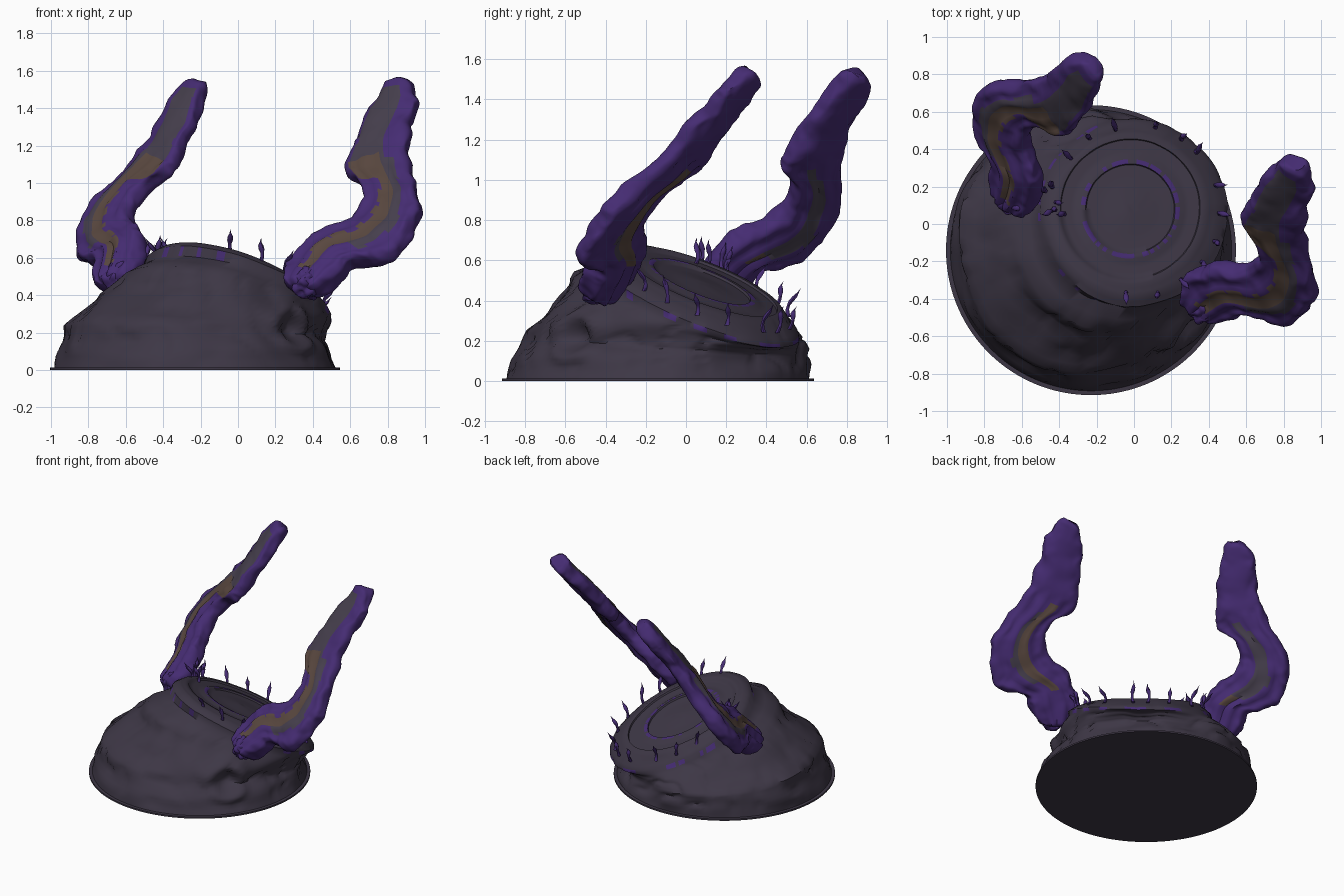
import bpy, bmesh, math, random
from mathutils import Vector, noise

if "Cube" in bpy.data.objects:
    bpy.data.objects.remove(bpy.data.objects["Cube"])

random.seed(4)


def material(name, rgb):
    m = bpy.data.materials.new(name)
    m.diffuse_color = (*rgb, 1)
    m.use_nodes = True
    m.node_tree.nodes["Principled BSDF"].inputs["Base Color"].default_value = m.diffuse_color
    return m


STONE = material("dark_stone", (0.047, 0.038, 0.060))
PURPLE = material("deep_purple", (0.060, 0.025, 0.170))
GREY = material("horn_grey", (0.060, 0.049, 0.073))
BROWN = material("horn_brown", (0.100, 0.064, 0.050))


def finish(name, bm, mats, angle=40):
    bmesh.ops.recalc_face_normals(bm, faces=bm.faces)
    me = bpy.data.meshes.new(name)
    bm.to_mesh(me)
    bm.free()
    ob = bpy.data.objects.new(name, me)
    bpy.context.collection.objects.link(ob)
    for m in mats:
        me.materials.append(m)
    bpy.ops.object.select_all(action='DESELECT')
    bpy.context.view_layer.objects.active = ob
    ob.select_set(True)
    bpy.ops.object.shade_smooth_by_angle(angle=math.radians(angle))
    return ob


def loft(bm, rings, colour):
    """Skin closed rings of points, capping both ends; colour(row, column) gives the slot."""
    vs = [[bm.verts.new(p) for p in r] for r in rings]
    n = len(vs[0])
    for i in range(len(vs) - 1):
        for j in range(n):
            k = (j + 1) % n
            f = bm.faces.new((vs[i][j], vs[i][k], vs[i + 1][k], vs[i + 1][j]))
            f.material_index = colour(i, j)
    bm.faces.new(vs[0][::-1])
    bm.faces.new(vs[-1])


SX, SY = -0.28, -0.36      # slope of the tilted plate


def plane_z(x, y):
    return 0.49 + SX * (x + 0.02) + SY * (y - 0.08)


# --- rocky mound: ring centre x, y, z, radius, tilt
KEYS = [
    (-.23, -.14, 0, .775, 0), (-.23, -.14, .012, .775, 0), (-.23, -.14, .013, .752, 0),
    (-.23, -.13, .09, .735, .04), (-.235, -.09, .20, .69, .2), (-.17, -.06, .26, .64, .35),
    (-.08, 0, .36, .56, .75), (-.01, .06, .388, .505, .96), (0, .06, .425, .50, 1.05),
    (0, .07, .46, .455, 1.08),
]
BAND = 7                    # row with purple inlays
# concentric plate grooves: walls at falling radii, alternately high and low
for r, up in ((.40, 1), (.37, 0), (.265, 1), (.235, 0), (.03, 1)):
    z = .478 + .013 * up
    KEYS += [(-.02, .08, z, r, 1), (-.02, .08, z, r - .025 if up else r - .08, 1)]
INLAY = 14                  # row of the raised inner ring
SEG = 144
CRATER = Vector((0.30, -0.56, 0.24))


def mound_point(key, rough, ang):
    cx, cy, cz, r, tilt = key
    c, s = math.cos(ang), math.sin(ang)
    p = Vector((cx + r * c, cy + r * s, cz + tilt * r * (SX * c + SY * s)))
    # strata, broad lumps, cracks and a socket in the front right
    strata = noise.noise(Vector((p.x * 2, p.y * 2, p.z * 10)))
    lump = noise.noise(p * 4.5 + Vector((3, 1, 7)))
    crack = abs(noise.noise(p * 5 + Vector((9, 2, 4))))
    push = rough * (0.026 * strata + 0.025 * lump - 0.018 * max(0, 0.12 - crack) / 0.12)
    d = (p - CRATER).length
    push += rough * (0.04 * math.exp(-((d - .12) / .045) ** 2) - .04 * math.exp(-(d / .07) ** 2))
    p += Vector((c, s, 0)) * push
    p.z = max(0, p.z + rough * 0.012 * lump)
    return p


def roughness(i):
    if i < 3:
        return 0
    return 1 if i < 7 else 0.35 if i < 10 else 0.1


rings, band = [], []
for i, (k, nxt) in enumerate(zip(KEYS, KEYS[1:] + KEYS[-1:])):
    steps = max(1, round(math.hypot(nxt[3] - k[3], nxt[2] - k[2]) / .025))
    for s in range(steps):
        f = s / steps
        mix = [a + (b - a) * f for a, b in zip(k, nxt)]
        rough = roughness(i) * (1 - f) + roughness(i + 1) * f
        rings.append([mound_point(mix, rough, 2 * math.pi * j / SEG) for j in range(SEG)])
        band.append(i)


def mound_colour(i, j):
    # broken purple inlays in the outer band (not on its high side) and the inner ring
    n = noise.noise(Vector((j * 0.37, band[i] * 5.3, 2.5)))
    if band[i] == BAND:
        return int(n > (0.3 if 0.52 < j / SEG < 0.78 else 0.06))
    return int(band[i] == INLAY and n > 0.02)


bm = bmesh.new()
loft(bm, rings, mound_colour)
finish("rock_mound", bm, [STONE, PURPLE], 55)

# --- horns: (inner a, inner b, outer a, outer b) stations in the plane of the horn
STATIONS = [
    (.45, -.02, .64, -.06), (.41, .13, .74, .06), (.46, .27, .79, .15),
    (.53, .36, .90, .17), (.64, .43, 1.02, .23), (.71, .56, 1.07, .39),
    (.65, .69, 1.05, .58), (.52, .78, .88, .88), (.51, .97, .81, 1.13),
    (.53, 1.23, .80, 1.29), (.57, 1.40, .70, 1.43),
]


def spline(t):
    """Catmull-Rom through the stations."""
    n = len(STATIONS) - 1
    i = min(int(t * n), n - 1)
    f = t * n - i
    p = [STATIONS[max(0, min(n, i + o))] for o in (-1, 0, 1, 2)]
    return [0.5 * (2 * b + (c - a) * f + (2 * a - 5 * b + 4 * c - d) * f * f
                   + (3 * b - a - 3 * c + d) * f ** 3) for a, b, c, d in zip(*p)]


ROWS, COLS = 110, 48


def across(phi):
    c = math.cos(phi)
    return (1 - math.copysign(abs(c) ** 0.8, c)) / 2


def horn_slot(s, t, front, brown_back):
    """Purple edges, grey blade, brown ridge along the bend; the back is mostly purple."""
    t += 0.05 * noise.noise(Vector((s * 12, t * 3, 0)))
    if not front:
        if 0.2 < s < 0.7 and 0.32 < t < 0.5:
            return 2 if brown_back or s < 0.3 else 1
        return 1 if 0.3 < s < 0.66 and 0.5 <= t < 0.62 else 0
    if 0.63 < s < 0.72 and 0.08 < t < 0.62:
        return 2
    if s >= 0.70:
        return 1 if 0.12 < t < 0.66 and s < 0.95 else 0
    if 0.07 < s and 0.36 < t < 0.58:
        return 2
    return 1 if 0.3 < s and 0.58 <= t < 0.76 else 0


def horn(name, origin, u, v, seed, brown_back):
    origin, u, v = Vector(origin), Vector(u), Vector(v)
    w = u.cross(v).normalized()
    if w.y > 0:
        w.negate()          # w always points out of the painted front
    rings = []
    for i in range(ROWS + 1):
        s = i / ROWS
        ia, ib, oa, ob = spline(s)
        end = min(1, 0.7 + min(s, 1 - s) * 14)
        half = (0.085 - 0.025 * min(1, s * 1.6)) * end
        ring = []
        for j in range(COLS):
            phi = 2 * math.pi * j / COLS
            t = across(phi)
            tt = 0.5 + (t - 0.5) * end
            a, b = ia + (oa - ia) * tt, ib + (ob - ib) * tt
            sn = math.sin(phi)
            h = math.copysign(abs(sn) ** 0.65, sn) * half
            # raised ridges running along the horn
            h *= 1 + 0.12 * math.sin(t * 22) * (s < 0.72)
            p = origin + u * a + v * b + w * h
            q = p * 8 + Vector((seed, 0, 0))
            edge = abs(t - 0.5) * 2
            p += noise.noise_vector(q) * (0.008 + 0.016 * edge)
            p += noise.noise_vector(q * 2.5) * 0.009 * edge
            ring.append(p)
        rings.append(ring)
    bm = bmesh.new()
    loft(bm, rings, lambda i, j: horn_slot(
        (i + .5) / ROWS, across(2 * math.pi * (j + .5) / COLS), j < COLS // 2, brown_back))
    finish(name, bm, [PURPLE, GREY, BROWN], 50)


horn("right_horn", (-.125, -.165, .45), (.88, -.475, 0), (.304, .563, .77), 0, True)
horn("left_horn", (-.313, -.255, .502), (-.619, .706, -.058), (.351, .461, .754), 5, False)


# --- gnarled lumps where the horns grip the rock
def root(name, centre, size):
    bm = bmesh.new()
    bmesh.ops.create_icosphere(bm, subdivisions=4, radius=1)
    for v in bm.verts:
        k = 1 + 0.4 * noise.noise(v.co * 2 + Vector(centre) * 5)
        v.co = Vector(centre) + v.co * k * size
    finish(name, bm, [PURPLE], 50)


root("right_horn_root", (.37, -.45, .47), .08)
root("left_horn_root", (-.64, .14, .49), .09)


# --- ring of small tendrils around the plate
def tendril(bm, base, lean, height):
    sway = random.uniform(0, 6.28)
    side = Vector((math.cos(sway), math.sin(sway), 0))
    rings = []
    for k in range(8):
        z = k / 7
        r = .012 * (1 - z) + .012 * math.exp(-((z - .65) / .15) ** 2) + .001
        c = base + lean * z * z + side * .012 * math.sin(z * 5) + Vector((0, 0, z * height))
        rings.append([c + Vector((math.cos(m * math.pi / 3), math.sin(m * math.pi / 3), 0)) * r
                      for m in range(6)])
    loft(bm, rings, lambda i, j: 0)


bm = bmesh.new()
for k in range(18):
    deg = k * 20 + random.uniform(-5, 5)
    if 195 < deg < 255:
        continue
    c, s = math.cos(math.radians(deg)), math.sin(math.radians(deg))
    x, y = 0.01 + 0.45 * c, 0.075 + 0.45 * s
    tendril(bm, Vector((x, y, plane_z(x, y) - .04)), Vector((c, s, 0)) * .05, random.uniform(.11, .15))
# extra tangle beside the left horn
for k in range(5):
    x, y = -.42 + random.uniform(-.06, .06), .12 + random.uniform(-.1, .15)
    tendril(bm, Vector((x, y, plane_z(x, y) - .03)), Vector((random.uniform(-.05, .05), .02, 0)), .14)
finish("tendrils", bm, [PURPLE], 60)
